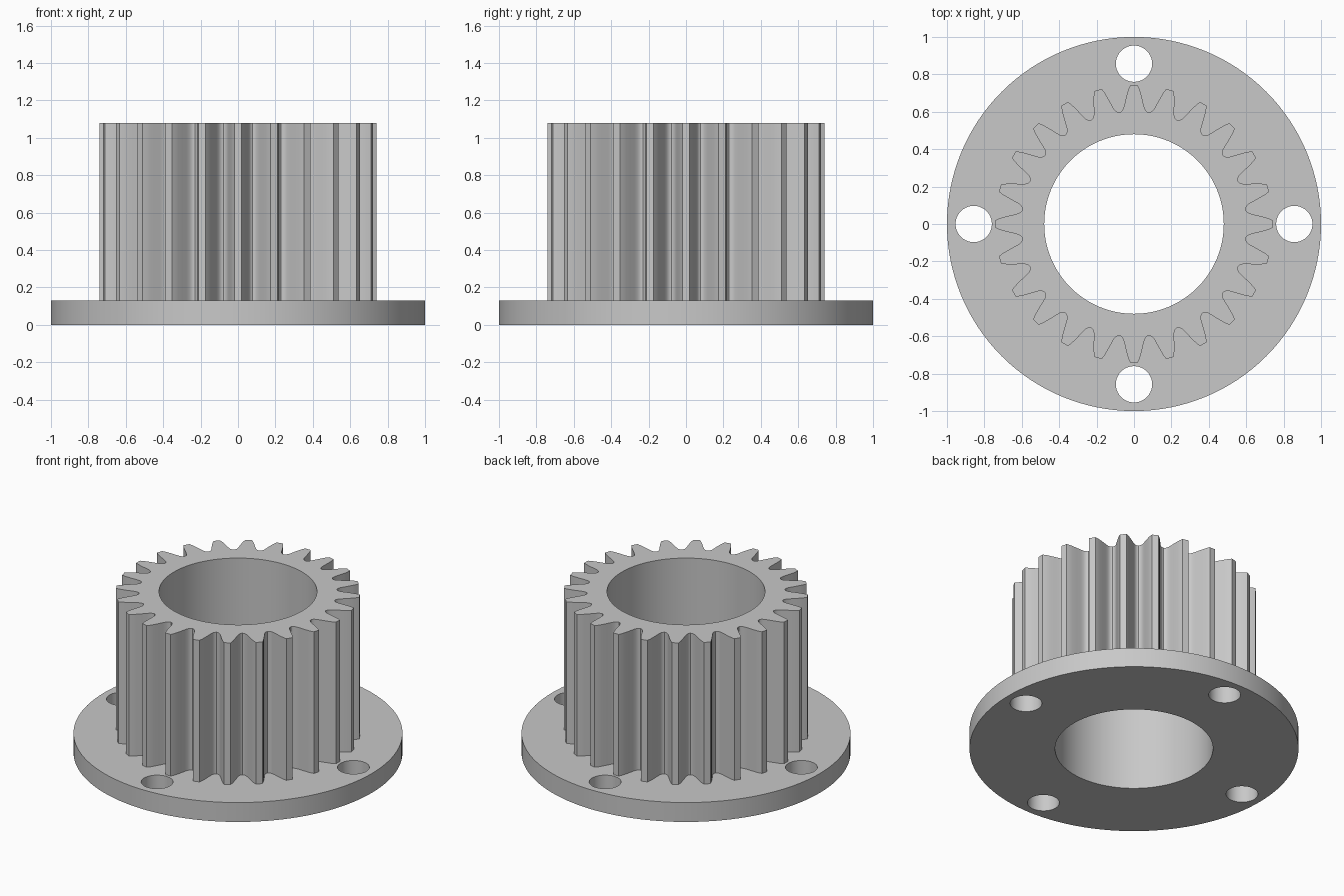
import bpy
import bmesh
from math import sin, cos, pi, radians

cube = bpy.data.objects.get("Cube")
if cube:
    bpy.data.objects.remove(cube, do_unlink=True)

FLANGE_TOP = 0.13
GEAR_TOP = 1.08
BORE = 0.48
TEETH = 24

grey = bpy.data.materials.new("light_grey")
grey.use_nodes = True
color = (0.58, 0.58, 0.58, 1)
grey.diffuse_color = color
grey.node_tree.nodes["Principled BSDF"].inputs["Base Color"].default_value = color


def circle(radius, cx=0, cy=0, count=96):
    angles = [2 * pi * i / count for i in range(count)]
    return [(cx + radius * cos(a), cy + radius * sin(a)) for a in angles]


def gear_outline():
    # One flank as (radius, half width), from the rounded root to the flat tip
    flank = [(0.603, 0.072), (0.609, 0.064), (0.62, 0.057), (0.64, 0.051),
             (0.67, 0.044), (0.70, 0.036), (0.72, 0.030), (0.742, 0.020)]
    tooth = [(r, -w / r) for r, w in flank] + [(r, w / r) for r, w in reversed(flank)]
    tooth.append((0.601, pi / TEETH))
    return [(r * cos(a + 2 * pi * i / TEETH), r * sin(a + 2 * pi * i / TEETH))
            for i in range(TEETH) for r, a in tooth]


def plate(name, loops, bottom, top, open_bottom=False):
    """Extrude an outline with holes between two heights."""
    curve = bpy.data.curves.new(name + "_outline", "CURVE")
    curve.dimensions = "2D"
    curve.fill_mode = "BOTH"
    curve.extrude = (top - bottom) / 2
    for loop in loops:
        spline = curve.splines.new("POLY")
        spline.points.add(len(loop) - 1)
        for point, (x, y) in zip(spline.points, loop):
            point.co = (x, y, 0, 1)
        spline.use_cyclic_u = True
    temp = bpy.data.objects.new(name + "_outline", curve)
    bpy.context.collection.objects.link(temp)
    bpy.context.view_layer.update()
    mesh = bpy.data.meshes.new_from_object(
        temp.evaluated_get(bpy.context.evaluated_depsgraph_get()))
    bpy.data.objects.remove(temp, do_unlink=True)
    bpy.data.curves.remove(curve)

    bm = bmesh.new()
    bm.from_mesh(mesh)
    bmesh.ops.translate(bm, verts=bm.verts, vec=(0, 0, (top + bottom) / 2))
    bmesh.ops.remove_doubles(bm, verts=bm.verts, dist=0.0001)
    bmesh.ops.recalc_face_normals(bm, faces=bm.faces)
    if open_bottom:
        hidden = [f for f in bm.faces if f.normal.z < -0.9]
        bmesh.ops.delete(bm, geom=hidden, context="FACES")
    bm.to_mesh(mesh)
    bm.free()

    mesh.name = name
    mesh.materials.clear()
    mesh.materials.append(grey)
    obj = bpy.data.objects.new(name, mesh)
    bpy.context.collection.objects.link(obj)
    bpy.ops.object.select_all(action="DESELECT")
    obj.select_set(True)
    bpy.context.view_layer.objects.active = obj
    bpy.ops.object.shade_smooth_by_angle(angle=radians(30))
    return obj


# Mounting flange with central bore and four bolt holes
bolt_holes = [circle(0.097, 0.857 * cos(i * pi / 2), 0.857 * sin(i * pi / 2), 40)
              for i in range(4)]
plate("flange", [circle(1.0, count=128), circle(BORE)] + bolt_holes, 0, FLANGE_TOP)

# Toothed hub standing on the flange
plate("gear_hub", [gear_outline(), circle(BORE)], FLANGE_TOP, GEAR_TOP, open_bottom=True)
